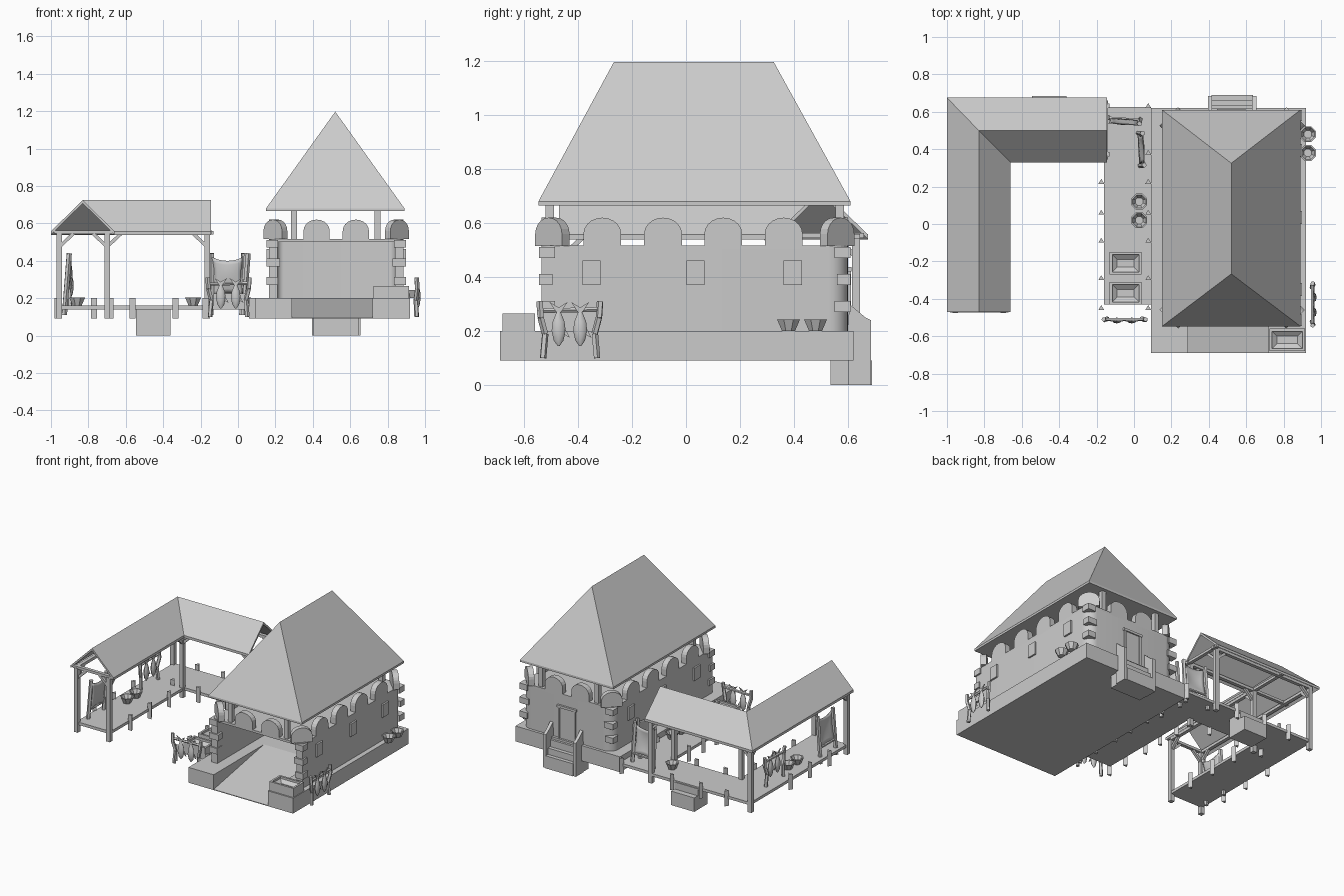
import bpy, bmesh, math
from mathutils import Matrix, Vector

if "Cube" in bpy.data.objects:
    bpy.data.objects.remove(bpy.data.objects["Cube"])

I4 = Matrix.Identity(4)


def place(x, y, z, deg=0):
    return Matrix.Translation((x, y, z)) @ Matrix.Rotation(math.radians(deg), 4, 'Z')


def mesh(name, verts, faces, M=I4):
    bm = bmesh.new()
    vs = [bm.verts.new(M @ Vector(v)) for v in verts]
    for f in faces:
        bm.faces.new([vs[i] for i in f])
    bmesh.ops.recalc_face_normals(bm, faces=bm.faces)
    me = bpy.data.meshes.new(name)
    bm.to_mesh(me)
    bm.free()
    o = bpy.data.objects.new(name, me)
    bpy.context.collection.objects.link(o)
    return o


def loft(name, rings, M=I4, cap=True, closed=False):
    n, m = len(rings[0]), len(rings)
    f = [(r * n + i, r * n + (i + 1) % n, (r + 1) % m * n + (i + 1) % n, (r + 1) % m * n + i)
         for r in range(m if closed else m - 1) for i in range(n)]
    if cap and not closed:
        f += [tuple(range(n)), tuple(range((m - 1) * n, m * n))]
    return mesh(name, [v for r in rings for v in r], f, M)


def box(name, x0, x1, y0, y1, z0, z1, M=I4):
    r = [(x0, y0), (x1, y0), (x1, y1), (x0, y1)]
    return loft(name, [[(x, y, z) for x, y in r] for z in (z0, z1)], M)


def prism(name, pts, a, b, axis, M=I4):
    """Extrude a 2D profile along x, y or z."""
    put = {'x': lambda p, t: (t, *p), 'y': lambda p, t: (p[0], t, p[1]), 'z': lambda p, t: (*p, t)}[axis]
    return loft(name, [[put(p, t) for p in pts] for t in (a, b)], M)


def bar(name, a, b, w=.02, M=I4, n=4, w2=None):
    a, b = Vector(a), Vector(b)
    q = (b - a).to_track_quat('Z', 'Y')
    def ring(c, s):
        return [c + q @ Vector((s * math.cos(t), s * math.sin(t), 0))
                for t in (math.pi / n + 2 * math.pi * i / n for i in range(n))]
    return loft(name, [ring(a, w * .7), ring(b, (w2 or w) * .7)], M)


def arc(cx, cy, r, a0, a1, n=7):
    return [(cx + r * math.cos(math.radians(a0 + (a1 - a0) * i / n)),
             cy + r * math.sin(math.radians(a0 + (a1 - a0) * i / n))) for i in range(n + 1)]


def smooth(o, ang=40):
    bpy.context.view_layer.objects.active = o
    for s in bpy.context.selected_objects:
        s.select_set(False)
    o.select_set(True)
    bpy.ops.object.shade_smooth_by_angle(angle=math.radians(ang))


# Stone platform with the entrance ramp
box("platform_left", .09, .29, -.69, .62, .09, .2)
box("platform_right", .72, .92, -.69, .62, .09, .2)
prism("platform_ramp", [(-.69, .095), (-.12, .2), (.62, .2), (.62, .09), (-.69, .09)], .29, .72, 'x')

# Hall walls, open at the front, rounded at the back
X0, X1, Y0, Y1 = .165, .885, -.535, .6
outer = [(X0, Y0)] + arc(X0 + .07, Y1 - .07, .07, 180, 90) + arc(X1 - .07, Y1 - .07, .07, 90, 0) + [(X1, Y0)]
inner = [(X1 - .045, Y0)] + arc(X1 - .08, Y1 - .08, .035, 0, 90) + arc(X0 + .08, Y1 - .08, .035, 90, 180) + [(X0 + .045, Y0)]
smooth(prism("hall_walls", outer + inner, .2, .505, 'z'))
slab = outer[1:-1] + arc(X1 - .04, Y0 + .04, .04, 0, -90) + arc(X0 + .04, Y0 + .04, .04, -90, -180)
prism("upper_floor", slab, .5, .517, 'z')

# Corner stones, windows, round-topped battlements
arch = [(-.07, 0), (.07, 0), (.07, .045)] + arc(0, .045, .06, 0, 180, 10) + [(-.07, .045)]
arch = [(-.07, 0), (.07, 0)] + [(.07 * math.cos(math.pi * i / 10), .045 + .06 * math.sin(math.pi * i / 10)) for i in range(11)]
for sx in (-1, 1):
    xw = X0 if sx < 0 else X1
    for y0, sy in ((Y0, -1), (Y1, 1)):
        for k, z in enumerate((.27, .37, .47)):
            a, b = (.06, .04) if k % 2 else (.05, .05)
            x_in, y_in = xw - sx * a, y0 - sy * b
            box("corner_stone", min(x_in, xw + sx * .012), max(x_in, xw + sx * .012),
                min(y_in, y0 + sy * .01), max(y_in, y0 + sy * .01), z, z + .042)
        prism("corner_merlon", arch, -.02, .02, 'y', place(xw - sx * .035, y0 - sy * .04, .515, 45 * sx * -sy))
        # posts carrying the roof
        px, py = (.3 if sx < 0 else .745), y0 - sy * .03
        box("roof_post", px - .016, px + .016, py - .016, py + .016, .5, .69)
    for y in (-.35, .035, .395):
        box("window", xw - .012, xw + .012, y - .034, y + .034, .37, .462)
    for y in (-.31, -.085, .138, .362):
        prism("side_merlon", arch, -.02, .02, 'y', place(xw - sx * .02, y, .515, 90))
for x in (.42, .63):
    for y in (Y0 + .02, Y1 - .02):
        prism("end_merlon", arch, -.02, .02, 'y', place(x, y, .515))

# Big hipped roof
mesh("hall_roof", [(.15, -.547, .665), (.89, -.547, .665), (.89, .61, .665), (.15, .61, .665),
                   (.15, -.547, .68), (.89, -.547, .68), (.89, .61, .68), (.15, .61, .68),
                   (.52, -.267, 1.197), (.52, .325, 1.197)],
     [(0, 1, 2, 3), (0, 1, 5, 4), (1, 2, 6, 5), (2, 3, 7, 6), (3, 0, 4, 7),
      (4, 5, 8), (5, 6, 9, 8), (6, 7, 9), (7, 4, 8, 9)])

# Back door and steps with cheek walls
box("back_door", .465, .575, .59, .605, .2, .42)
for x in (.452, .575):
    box("door_jamb", x, x + .014, .59, .612, .2, .42)
box("door_lintel", .445, .597, .59, .614, .42, .437)
for i, z in enumerate((.09, .135, .185)):
    box("back_step", .415, .635, .6, .69 - .027 * i, 0 if i == 0 else .08, z)
for x in (.395, .632):
    prism("step_cheek", [(.56, .09), (.6, .09), (.6, 0), (.685, 0), (.685, .24), (.665, .25), (.605, .3), (.6, .2)], x, x + .022, 'x')
box("step_base", .4, .645, .535, .685, 0, .09)

# Raised timber floors
box("middle_floor", -.16, .09, -.43, .625, .14, .16)
prism("shed_floor", [(-.96, -.46), (-.69, -.46), (-.69, .37), (-.16, .37), (-.16, .64), (-.96, .64)], .14, .16, 'z')
box("shed_step_lower", -.545, -.36, .6, .685, 0, .1)
box("shed_step_upper", -.545, -.36, .535, .645, 0, .15)

# Three-sided stakes along the floors
stakes = [(x, y) for x in (-.175, .076) for y in (.63, .38, .225, .06, -.09, -.29, -.45)]
stakes = [s for s in stakes if not (s[0] < 0 and s[1] > .3)]
stakes += [(x, y) for x in (-.965, -.682) for y in (-.24, -.02, .2)] + [(x, y) for x in (-.77, -.565, -.335) for y in (.645, .365)]
for x, y in stakes:
    prism("stake", [(x - .016, y - .01), (x + .016, y - .01), (x, y + .016)], .09, .2, 'z')

# Open shed: L-shaped gable roof, beams, posts and braces
paths = [[(-1, -.47), (-1, .675), (-.145, .675)], [(-.83, -.47), (-.83, .5), (-.145, .5)],
         [(-.66, -.47), (-.66, .33), (-.145, .33)]]
rv = [(x, y, z) for p, z in zip(paths, (.557, .725, .557)) for x, y in p]
low = [(x, y, z - .018) for x, y, z in rv]
quads = [(r * 3 + i, r * 3 + i + 1, r * 3 + i + 4, r * 3 + i + 3) for r in (0, 1) for i in (0, 1)]
rim = [0, 1, 2, 5, 8, 7, 6, 3]
mesh("shed_roof", rv + low, quads + [tuple(i + 9 for i in q) for q in quads] +
     [(a, b, b + 9, a + 9) for a, b in zip(rim, rim[1:] + rim[:1])])
box("beam_west", -.97, -.945, -.465, .64, .54, .56)
box("beam_inner", -.71, -.685, -.465, .38, .54, .56)
box("beam_north", -.97, -.13, .62, .645, .54, .56)
box("beam_court", -.71, -.13, .36, .385, .54, .56)
for y in (-.46, .37):
    box("tie_beam_west_wing", -.985, -.67, y - .012, y + .012, .545, .563)
for x in (-.7, -.15):
    box("tie_beam_north_wing", x - .012, x + .012, .345, .66, .545, .563)
posts = [(-.955, -.46, 1, 1), (-.7, -.46, -1, 1), (-.7, .37, 1, -1), (-.955, .63, 1, -1), (-.165, .37, -1, 0), (-.165, .63, -1, -1)]
for x, y, dx, dy in posts:
    box("shed_post", x - .015, x + .015, y - .015, y + .015, .09, .55)
    bar("brace_x", (x, y, .475), (x + .075 * dx, y, .545), .018)
    if dy:
        bar("brace_y", (x, y, .475), (x, y + .075 * dy, .545), .018)


# Tubs with a sunken hollow
def tub(x, y, z, w=.17, d=.12, h=.065):
    def ring(s, zz, k=0):
        return [(a * (w / 2 - s), b * (d / 2 - s), zz) for a, b in ((-1, -1), (1, -1), (1, 1), (-1, 1))]
    loft("tub", [ring(0, 0), ring(0, h), ring(.014, h), ring(.014, h - .015), ring(.04, h - .035)], place(x, y, z))


tub(.82, -.62, .2, .19, .12)
tub(-.045, -.21, .16)
tub(-.045, -.37, .16)


# Eight-sided bowls
def bowl(x, y, z):
    def ring(r, zz):
        return [(r * math.cos(math.pi * (i + .5) / 4), r * math.sin(math.pi * (i + .5) / 4), zz) for i in range(8)]
    loft("bowl", [ring(.026, 0), ring(.046, .043), ring(.038, .043), ring(.022, .012)], place(x, y, z))


for x, y, z in ((.93, .48, .2), (.93, .38, .2), (.028, .12, .16), (.028, .02, .16),
                (-.86, -.03, .16), (-.86, .07, .16), (-.24, .5, .16)):
    bowl(x, y, z)


# Fish drying rack: crooked posts, crossbar, two hanging fish
def fish_rack(x, y, z, deg):
    M = place(x, y, z, deg)
    for s in (-1, 1):
        pts = [(s * .1, 0, 0), (s * .092, .004, .09), (s * .108, -.004, .15), (s * .112, 0, .21)]
        for a, b in zip(pts, pts[1:]):
            bar("rack_post", a, b, .018, M, 5)
    bar("rack_bar", (-.118, 0, .175), (.118, 0, .18), .013, M, 5)
    for fx in (-.042, .038):
        prof = [(.004, .045), (.018, .065), (.026, .1), (.022, .135), (.007, .172)]
        o = loft("fish", [[(fx + r * math.cos(t * math.pi / 4), -.006 + .6 * r * math.sin(t * math.pi / 4), zz)
                           for t in range(8)] for r, zz in prof], M)
        smooth(o, 50)
        prism("fish_tail", [(fx - .007, .168), (fx + .007, .168), (fx + .034, .208), (fx, .187), (fx - .034, .208)], -.01, -.004, 'y', M)
        prism("fish_fin", [(fx + .018, .12), (fx + .042, .075), (fx + .018, .088)], -.009, -.004, 'y', M)


fish_rack(.955, -.43, .1, 90)
fish_rack(-.05, -.51, .1, 0)
fish_rack(-.9, .28, .16, 90)


# Hide stretched between two posts, with sagging edges
def hide_rack(x, y, z, deg):
    M = place(x, y, z, deg)
    for s in (-1, 1):
        bar("hide_post", (s * .088, .018, -.05), (s * .085, -.008, .28), .02, M, 5)
    bar("hide_rail", (-.095, .012, .06), (.095, .012, .06), .012, M, 5)
    n, v = 8, []
    for j in range(n + 1):
        for i in range(n + 1):
            u, w = i / n * 2 - 1, j / n * 2 - 1
            v.append((.083 * u * (1 - .16 * (1 - w * w)), -.012 * w - .012 * (1 - u * u) * (1 - w * w),
                      .155 + .105 * w * (1 - .2 * (1 - u * u))))
    o = mesh("hide", v, [(j * (n + 1) + i, j * (n + 1) + i + 1, (j + 1) * (n + 1) + i + 1, (j + 1) * (n + 1) + i)
                         for j in range(n) for i in range(n)], M)
    o.modifiers.new("thickness", 'SOLIDIFY').thickness = .006
    smooth(o)


hide_rack(-.055, .55, .16, -4)
hide_rack(.042, .4, .16, 93)
hide_rack(-.91, -.29, .16, 90)
